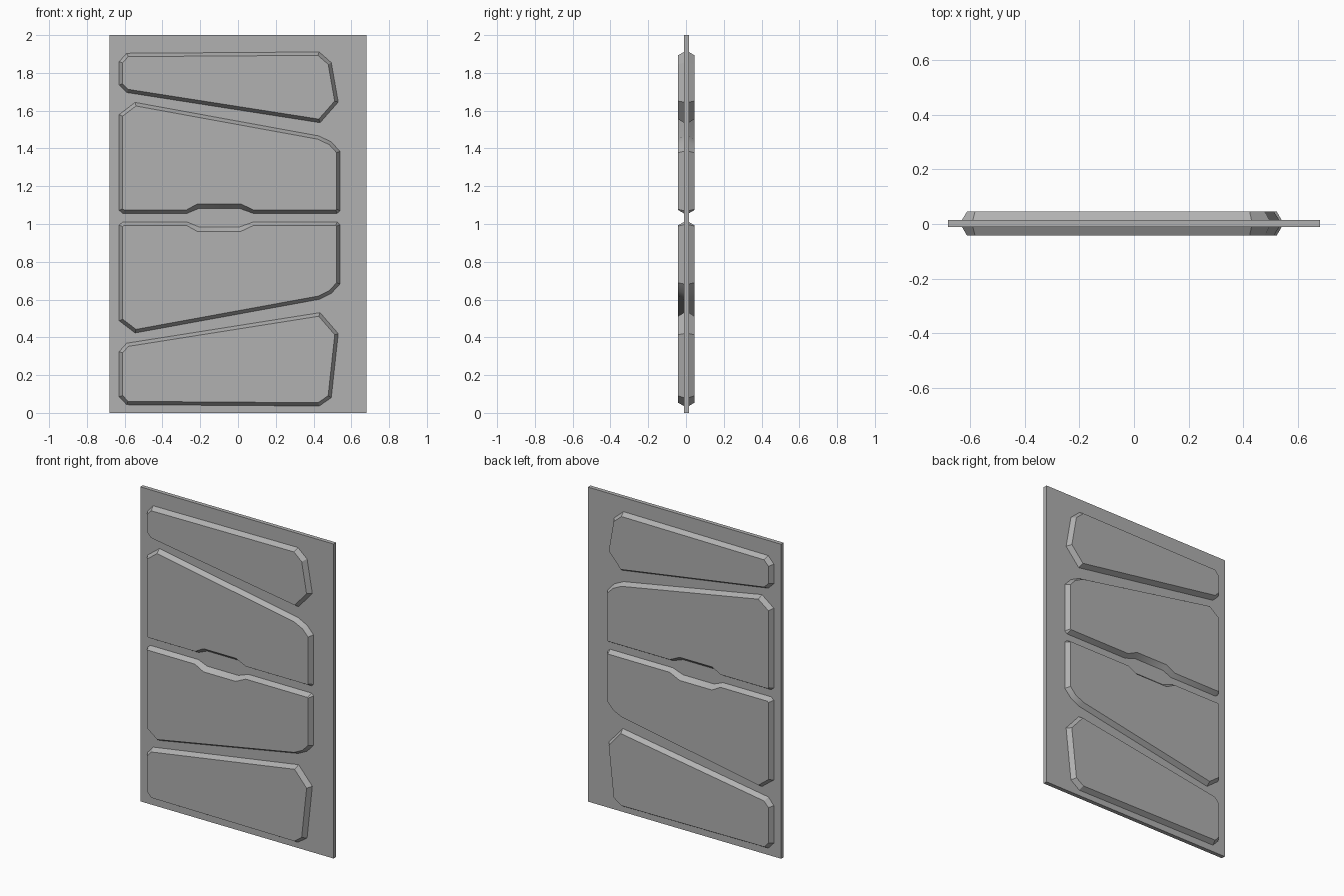
import bpy, bmesh, math
from mathutils import Vector

if "Cube" in bpy.data.objects:
    bpy.data.objects.remove(bpy.data.objects["Cube"])

SLAB_FRONT, SLAB_BACK = -0.011, 0.015     # faces of the door slab
PANEL_FRONT, PANEL_BACK = -0.042, 0.045   # faces of the raised panels
BEVEL = 0.019

# Dark grey paint
grey = bpy.data.materials.new("dark_grey")
grey.diffuse_color = (0.44, 0.44, 0.44, 1)
grey.use_nodes = True
grey.node_tree.nodes["Principled BSDF"].inputs["Base Color"].default_value = grey.diffuse_color


def inset(points, d):
    """Move every edge of a closed profile inward by d, with mitred corners."""
    pts = [Vector(p) for p in points]
    n = len(pts)
    area = sum(pts[i - 1].x * pts[i].y - pts[i].x * pts[i - 1].y for i in range(n))
    side = 1 if area > 0 else -1
    result = []
    for i, p in enumerate(pts):
        a = (p - pts[i - 1]).normalized()
        b = (pts[(i + 1) % n] - p).normalized()
        na, nb = Vector((-a.y, a.x)) * side, Vector((-b.y, b.x)) * side
        result.append(p + (na + nb) * d / (1 + na.dot(nb)))
    return result


def loft(name, rings):
    """Join (profile, y) rings into a closed solid."""
    bm = bmesh.new()
    loops = [[bm.verts.new((p[0], y, p[1])) for p in prof] for prof, y in rings]
    n = len(loops[0])
    for r, s in zip(loops, loops[1:]):
        for i in range(n):
            j = (i + 1) % n
            bm.faces.new((r[i], r[j], s[j], s[i]))
    bm.faces.new(loops[0])
    bm.faces.new(loops[-1])
    bmesh.ops.recalc_face_normals(bm, faces=bm.faces)
    mesh = bpy.data.meshes.new(name)
    bm.to_mesh(mesh)
    bm.free()
    mesh.materials.append(grey)
    obj = bpy.data.objects.new(name, mesh)
    bpy.context.collection.objects.link(obj)
    # Soft shading only across the rounded corners
    bpy.ops.object.select_all(action='DESELECT')
    obj.select_set(True)
    bpy.context.view_layer.objects.active = obj
    bpy.ops.object.shade_smooth_by_angle(angle=math.radians(30))
    return obj


# Door slab
slab = [(-0.68, 0), (0.68, 0), (0.68, 2), (-0.68, 2)]
loft("door_slab", [(slab, SLAB_FRONT), (slab, SLAB_BACK)])

# Panel outlines in x, z
top = [(-0.63, 1.86), (-0.59, 1.905), (0.43, 1.912), (0.495, 1.855),
       (0.532, 1.645), (0.435, 1.535), (-0.59, 1.695), (-0.63, 1.735)]
upper = [(-0.63, 1.58), (-0.545, 1.645), (0.43, 1.467), (0.495, 1.435),
         (0.541, 1.385), (0.541, 1.07), (0.525, 1.055), (0.08, 1.055),
         (0.01, 1.08), (-0.21, 1.08), (-0.27, 1.055), (-0.61, 1.055),
         (-0.63, 1.072)]
lower = [(x, 2.067 - z) for x, z in upper]     # mirror of the upper panel
bottom = [(-0.63, 0.325), (-0.59, 0.37), (0.435, 0.532), (0.532, 0.42),
          (0.495, 0.08), (0.43, 0.035), (-0.59, 0.042), (-0.63, 0.085)]

# Raised bevelled panels on both faces
for name, prof, notch in (("top", top, 0), ("upper_middle", upper, 0.008),
                          ("lower_middle", lower, -0.008), ("bottom", bottom, 0)):
    small = inset(prof, BEVEL)
    if notch:                                  # the hand notch slopes more
        small[8].y += notch
        small[9].y += notch
    loft(name + "_front_panel", [(prof, SLAB_FRONT + 0.002), (small, PANEL_FRONT)])
    loft(name + "_back_panel", [(prof, SLAB_BACK - 0.002), (small, PANEL_BACK)])
